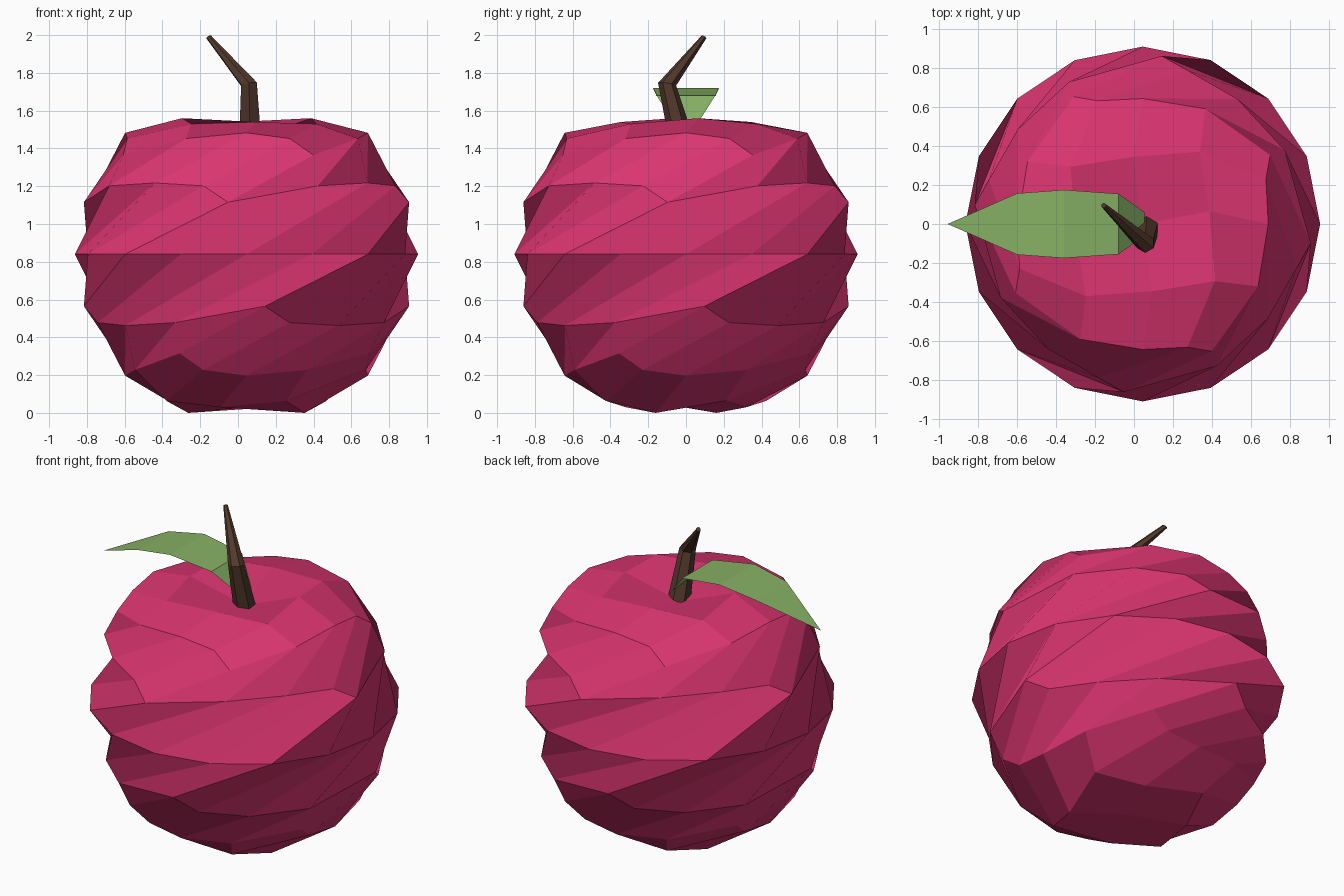
import bpy, bmesh
from math import radians, cos, sin, pi
from mathutils import Vector, Matrix

if "Cube" in bpy.data.objects:
    bpy.data.objects.remove(bpy.data.objects["Cube"])

R, CX, CZ = 0.909, 0.045, 0.84      # fruit radius and centre
TWIST = radians(140)                # twist per unit of height


def finish(bm, name, color):
    me = bpy.data.meshes.new(name)
    bm.to_mesh(me)
    bm.free()
    ob = bpy.data.objects.new(name, me)
    bpy.context.collection.objects.link(ob)
    mat = bpy.data.materials.new(name + "_material")
    mat.diffuse_color = (*color, 1)
    mat.use_nodes = True
    mat.node_tree.nodes["Principled BSDF"].inputs["Base Color"].default_value = mat.diffuse_color
    me.materials.append(mat)
    return ob


# Fruit: cube subdivided into a sphere, dented at the poles, then twisted
bm = bmesh.new()
bmesh.ops.create_cube(bm, size=2)
for v in bm.verts:
    v.co.normalize()
for _ in range(2):
    bmesh.ops.subdivide_edges(bm, edges=bm.edges[:], cuts=1, use_grid_fill=True)
    for v in bm.verts:
        v.co.normalize()
for v in bm.verts:
    n = v.co.copy()
    p = n * R
    h = abs(n.z)
    along_y = abs(n.y) > abs(n.x)
    if 0.34 < h < 0.4:                              # side creases
        mid = h > 0.375
        k = 0.957 if mid else 0.97
        p = Vector((p.x * k, p.y * k, p.z * 1.085))
    elif h > 0.98:                                  # poles
        p.z = 0.60 if n.z > 0 else -0.81
    elif h > 0.9:                                   # ring around the poles
        if n.z > 0:
            p.z = 0.72 if along_y else 0.70
        else:
            p.z = -0.84 if along_y else -0.81
    elif n.z > 0.8:                                 # corners of the top dent
        p.z = 0.69
    v.co = Matrix.Rotation(TWIST * p.z, 3, 'Z') @ p + Vector((CX, 0, CZ))
bmesh.ops.recalc_face_normals(bm, faces=bm.faces[:])
finish(bm, "fruit", (0.70, 0.035, 0.16))

# Stem: bent tapering six-sided tube
bm = bmesh.new()
rings = []
for c, r, tilt in (((0.065, -0.02, 1.43), 0.068, 0),
                   ((0.058, -0.10, 1.74), 0.048, 0.15),
                   ((-0.155, 0.095, 1.99), 0.013, 0.5)):
    ring = []
    for i in range(6):
        a = i * pi / 3 + pi / 6
        x, y = r * cos(a), r * sin(a)
        ring.append(bm.verts.new((c[0] + x, c[1] + y, c[2] + tilt * (x - y))))
    rings.append(ring)
for lo, hi in zip(rings, rings[1:]):
    for i in range(6):
        j = (i + 1) % 6
        bm.faces.new((lo[i], lo[j], hi[j], hi[i]))
bm.faces.new(rings[0][::-1])
bm.faces.new(rings[-1])
bmesh.ops.recalc_face_normals(bm, faces=bm.faces[:])
finish(bm, "stem", (0.085, 0.04, 0.024))

# Leaf: thin arched strip ending in a point
bm = bmesh.new()
rows = [(bm.verts.new((x, -w, z)), bm.verts.new((x, w, z)))
        for x, w, z in ((0.055, 0.06, 1.53), (-0.08, 0.155, 1.68),
                        (-0.36, 0.175, 1.72), (-0.60, 0.157, 1.68))]
for a, b in zip(rows, rows[1:]):
    bm.faces.new((a[0], a[1], b[1], b[0]))
tip = bm.verts.new((-0.955, 0, 1.52))
bm.faces.new((rows[-1][0], rows[-1][1], tip))
bm.normal_update()
if bm.faces[:][1].normal.z < 0:
    bmesh.ops.reverse_faces(bm, faces=bm.faces[:])
finish(bm, "leaf", (0.24, 0.44, 0.13))
